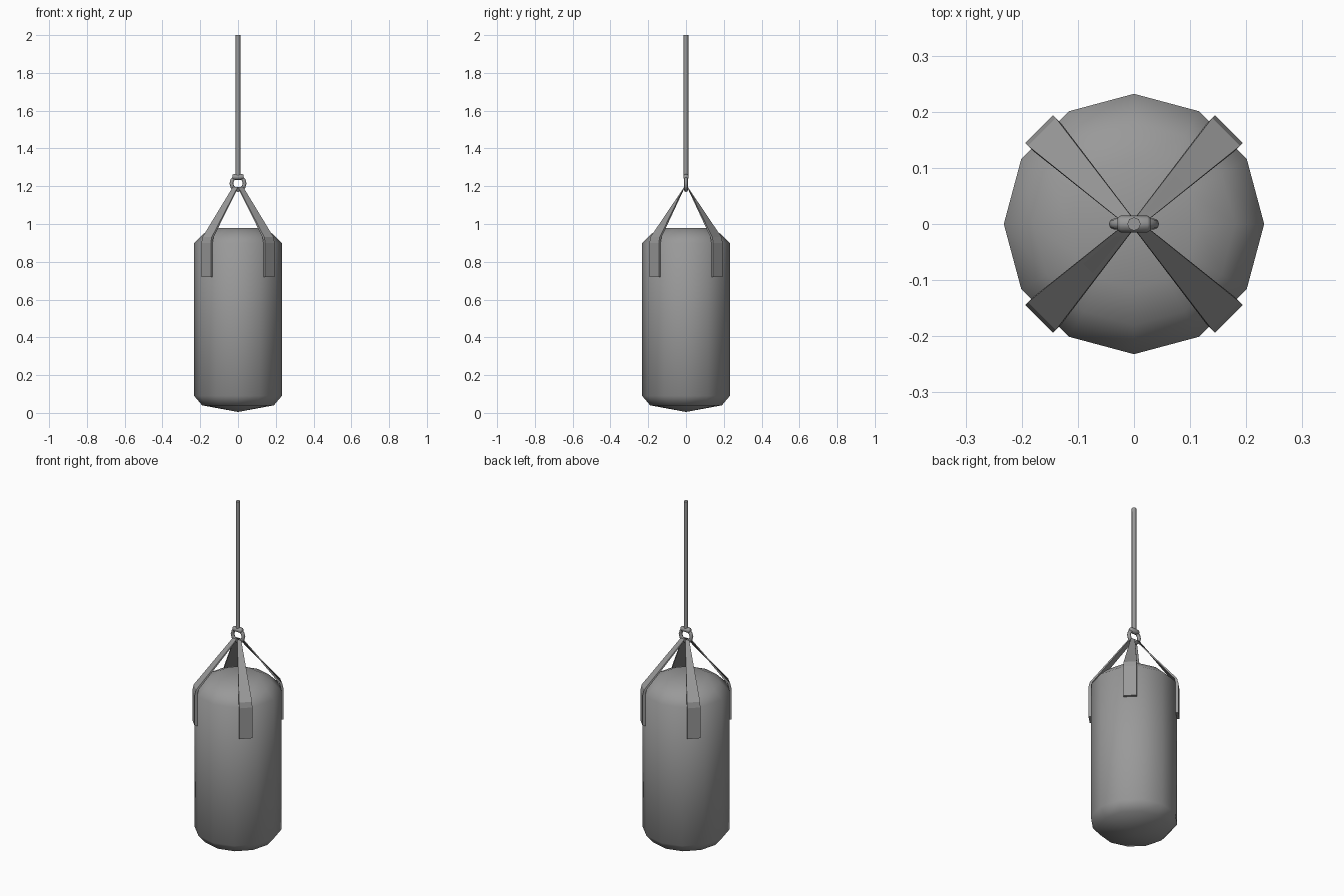
import bpy, bmesh, math
from mathutils import Vector

if "Cube" in bpy.data.objects:
    bpy.data.objects.remove(bpy.data.objects["Cube"], do_unlink=True)

grey = bpy.data.materials.new("plain grey")
grey.use_nodes = True
grey.diffuse_color = (0.32, 0.32, 0.32, 1)
grey.node_tree.nodes["Principled BSDF"].inputs["Base Color"].default_value = grey.diffuse_color


def make_object(name, bm, angle=None):
    bmesh.ops.recalc_face_normals(bm, faces=bm.faces)
    mesh = bpy.data.meshes.new(name)
    bm.to_mesh(mesh)
    bm.free()
    mesh.materials.append(grey)
    obj = bpy.data.objects.new(name, mesh)
    bpy.context.collection.objects.link(obj)
    if angle:
        bpy.ops.object.select_all(action="DESELECT")
        obj.select_set(True)
        bpy.context.view_layer.objects.active = obj
        bpy.ops.object.shade_smooth_by_angle(angle=math.radians(angle))
    return obj


def bridge(bm, a, b):
    for i in range(len(a)):
        j = (i + 1) % len(a)
        bm.faces.new((a[i], a[j], b[j], b[i]))


def lathe(name, profile, sides, angle, bottom_tip=None):
    """Turn (radius, height) pairs around z, closing both ends."""
    bm = bmesh.new()
    rings = []
    for r, z in profile:
        turn = [math.tau * i / sides for i in range(sides)]
        rings.append([bm.verts.new((r * math.cos(t), r * math.sin(t), z)) for t in turn])
    for a, b in zip(rings, rings[1:]):
        bridge(bm, a, b)
    bm.faces.new(rings[-1])
    if bottom_tip is None:
        bm.faces.new(rings[0])
    else:
        tip = bm.verts.new((0, 0, bottom_tip))
        for i in range(sides):
            bm.faces.new((tip, rings[0][i], rings[0][(i + 1) % sides]))
    return make_object(name, bm, angle)


# Padded bag with bevelled shoulders and a shallow pointed base
lathe("bag", [(0.19, 0.04), (0.232, 0.09), (0.232, 0.90), (0.18, 0.95), (0.115, 0.98)],
      12, 60, bottom_tip=0.005)

# Hanging rope
lathe("rope", [(0.012, 1.245), (0.012, 2.0)], 8, 50)


# Four straps, flat on the bag side and twisting in to the ring
def strap(name, sx, sy):
    outward = Vector((0.707, 0.707, 0))
    side = Vector((0.707, -0.707, 0))
    sections = []
    for z, r in ((0.72, 0.232), (0.90, 0.232), (0.93, 0.225)):
        sections.append((outward * r - side * 0.035, outward * r + side * 0.035, z))
    sections.append((Vector((0.0, 0.008, 0)), Vector((0.026, 0.008, 0)), 1.195))
    bm = bmesh.new()
    loops = []
    for inner, outer, z in sections:
        thick = outward * (0.007 if z < 1 else 0.003)
        loop = [inner - thick, outer - thick, outer + thick, inner + thick]
        loops.append([bm.verts.new((p.x * sx, p.y * sy, z)) for p in loop])
    for a, b in zip(loops, loops[1:]):
        bridge(bm, a, b)
    bm.faces.new(loops[0])
    bm.faces.new(loops[-1])
    make_object(name, bm)


for sx, sx_name in ((1, "left"), (-1, "right")):
    for sy, sy_name in ((-1, "front"), (1, "back")):
        strap(f"{sy_name}_{sx_name}_strap", sx, sy)

# Upright metal ring joining the straps to the rope
bm = bmesh.new()
loops = []
for i in range(12):
    t = math.tau * i / 12
    loop = []
    for j in range(8):
        u = math.tau * j / 8
        r = 0.035 + 0.01 * math.cos(u)
        loop.append(bm.verts.new((r * math.cos(t), 0.01 * math.sin(u), 1.215 + r * math.sin(t))))
    loops.append(loop)
for i in range(12):
    bridge(bm, loops[i], loops[(i + 1) % 12])
make_object("ring", bm, 60)

# Rope wrap around the top of the ring
wrap = lathe("rope_wrap", [(0.011, -0.029), (0.015, -0.024), (0.015, 0.024), (0.011, 0.029)], 8, 60)
wrap.rotation_euler.y = math.pi / 2
wrap.location.z = 1.249
